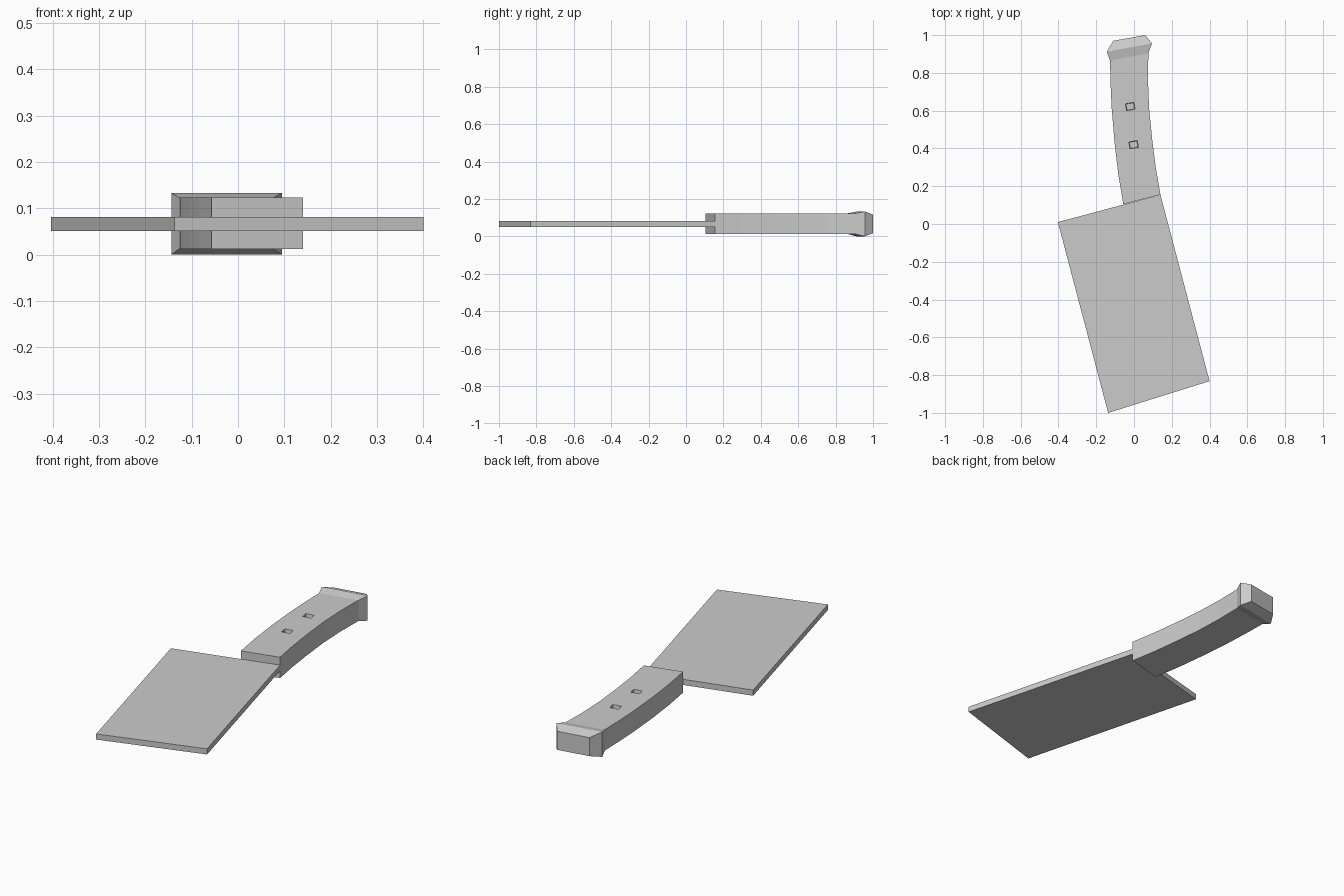
import bpy, bmesh
from math import radians
from mathutils import Matrix, Vector

if "Cube" in bpy.data.objects:
    bpy.data.objects.remove(bpy.data.objects["Cube"])


def finish(name, bm):
    bmesh.ops.recalc_face_normals(bm, faces=bm.faces)
    mesh = bpy.data.meshes.new(name)
    bm.to_mesh(mesh)
    bm.free()
    obj = bpy.data.objects.new(name, mesh)
    bpy.context.collection.objects.link(obj)
    return obj


def loft(name, sections):
    """Skin rectangular sections: (left xy, right xy, z low, z high)."""
    bm = bmesh.new()
    rings = []
    for (lx, ly), (rx, ry), lo, hi in sections:
        rings.append([bm.verts.new(p) for p in
                      ((lx, ly, lo), (rx, ry, lo), (rx, ry, hi), (lx, ly, hi))])
    for a, b in zip(rings, rings[1:]):
        for i in range(4):
            j = (i + 1) % 4
            bm.faces.new((a[i], a[j], b[j], b[i]))
    bm.faces.new(rings[0])
    bm.faces.new(rings[-1])
    return finish(name, bm)


# Flat slab blade
loft("blade", [((-0.137, -1.0), (0.40, -0.832), 0.051, 0.081),
               ((-0.403, 0.01), (0.14, 0.155), 0.051, 0.081)])

# Curved grip running into the flared pommel
LO, HI = 0.012, 0.123
handle = loft("handle", [
    ((-0.057, 0.105), (0.14, 0.155), LO, HI),
    ((-0.083, 0.262), (0.115, 0.30), LO, HI),
    ((-0.103, 0.43), (0.096, 0.45), LO, HI),
    ((-0.118, 0.61), (0.080, 0.61), LO, HI),
    ((-0.124, 0.74), (0.074, 0.76), LO, HI),
    ((-0.127, 0.865), (0.076, 0.905), LO, HI),
    ((-0.144, 0.912), (0.095, 0.956), 0.0, 0.133),
    ((-0.110, 0.970), (0.060, 1.0), 0.017, 0.116)])

# Two small tapered square recesses in the top of the grip
cutter = bmesh.new()
for x, y in ((-0.002, 0.42), (-0.02, 0.622)):
    made = bmesh.ops.create_cone(
        cutter, cap_ends=True, segments=4, radius1=0.027, radius2=0.034, depth=0.04,
        matrix=Matrix.Translation((x, y, HI)) @ Matrix.Rotation(radians(10), 4, 'Z')
        @ Matrix.Diagonal((1.05, 0.85, 1, 1)) @ Matrix.Rotation(radians(45), 4, 'Z'))
holes = finish("recess_cutter", cutter)
holes.hide_render = True
holes.hide_viewport = True
mod = handle.modifiers.new("recesses", 'BOOLEAN')
mod.operation = 'DIFFERENCE'
mod.solver = 'EXACT'
mod.object = holes
